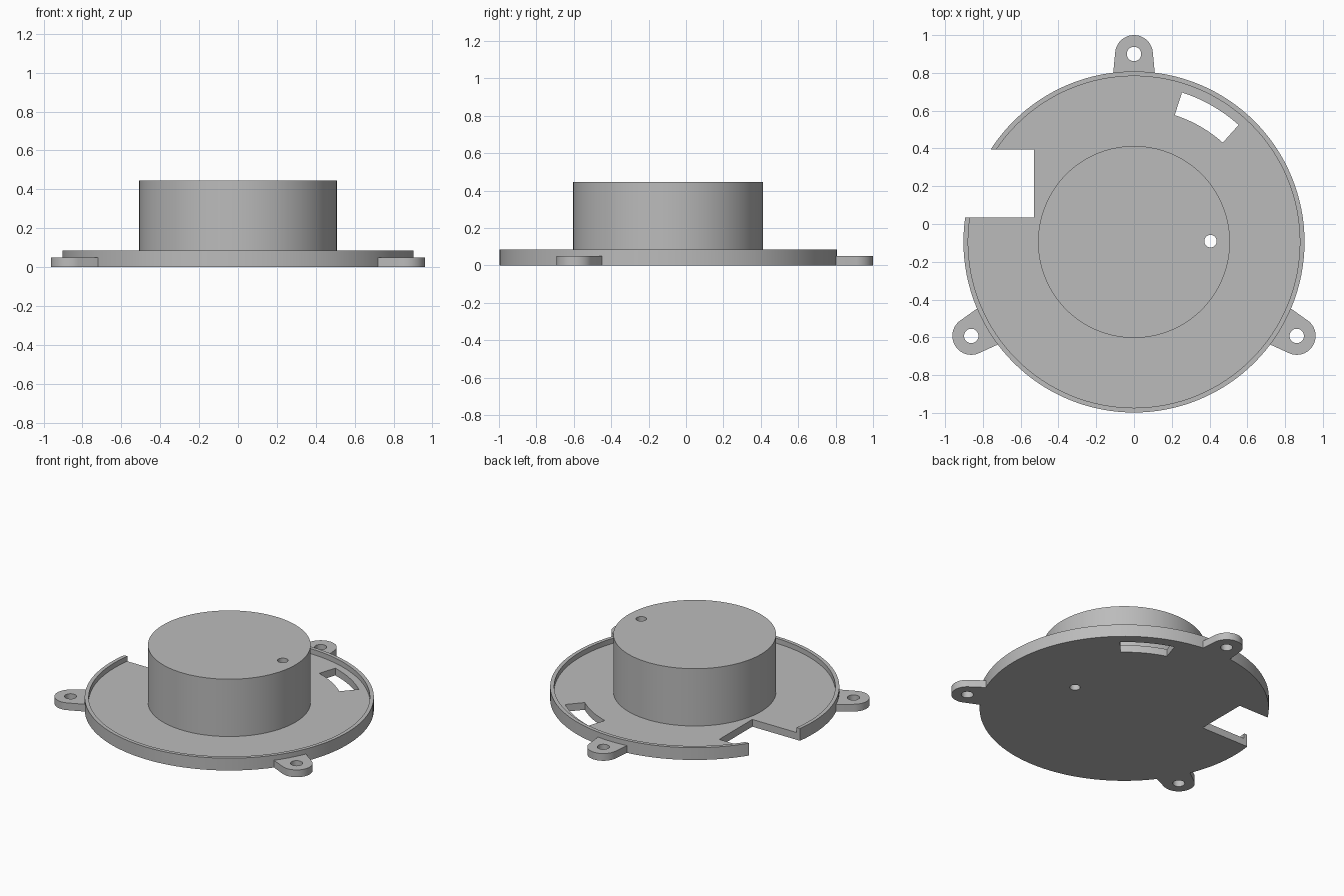
import bpy, bmesh, math
from mathutils import Matrix, Vector

CENTRE = Vector((0, -0.095, 0))
FLOOR = 0.05

cube = bpy.data.objects.get("Cube")
if cube:
    bpy.data.objects.remove(cube, do_unlink=True)

grey = bpy.data.materials.new("plain grey")
grey.use_nodes = True
colour = (0.5, 0.5, 0.5, 1)
grey.diffuse_color = colour
grey.node_tree.nodes["Principled BSDF"].inputs["Base Color"].default_value = colour


def make_object(name, bm):
    bmesh.ops.recalc_face_normals(bm, faces=bm.faces)
    mesh = bpy.data.meshes.new(name)
    bm.to_mesh(mesh)
    bm.free()
    mesh.materials.append(grey)
    obj = bpy.data.objects.new(name, mesh)
    bpy.context.collection.objects.link(obj)
    return obj


def prism(name, outline, z0, z1):
    """Closed outline extruded from z0 to z1."""
    bm = bmesh.new()
    face = bm.faces.new([bm.verts.new((x, y, z0)) for x, y in outline])
    top = bmesh.ops.extrude_face_region(bm, geom=[face])["geom"]
    verts = [v for v in top if isinstance(v, bmesh.types.BMVert)]
    bmesh.ops.translate(bm, verts=verts, vec=(0, 0, z1 - z0))
    return make_object(name, bm)


def arc(x, y, r, start, end, steps):
    angles = [math.radians(start + (end - start) * i / steps) for i in range(steps + 1)]
    return [(x + r * math.cos(a), y + r * math.sin(a)) for a in angles]


def lathe(name, profile, steps):
    bm = bmesh.new()
    verts = [bm.verts.new((r, 0, z)) for r, z in profile]
    edges = [bm.edges.new(pair) for pair in zip(verts, verts[1:])]
    bmesh.ops.spin(bm, geom=verts + edges, cent=(0, 0, 0), axis=(0, 0, 1),
                   angle=math.tau, steps=steps, use_duplicate=False)
    bmesh.ops.remove_doubles(bm, verts=bm.verts, dist=0.0001)
    return make_object(name, bm)


def cut(target, cutters):
    for cutter in cutters:
        cutter.hide_render = True
        mod = target.modifiers.new("cut", "BOOLEAN")
        mod.operation = "DIFFERENCE"
        mod.solver = "EXACT"
        mod.object = cutter
    bpy.context.view_layer.update()
    evaluated = target.evaluated_get(bpy.context.evaluated_depsgraph_get())
    mesh = bpy.data.meshes.new_from_object(evaluated)
    target.modifiers.clear()
    target.data = mesh
    for cutter in cutters:
        bpy.data.objects.remove(cutter, do_unlink=True)


def smooth(obj):
    bpy.ops.object.select_all(action="DESELECT")
    obj.select_set(True)
    bpy.context.view_layer.objects.active = obj
    bpy.ops.object.shade_smooth_by_angle(angle=math.radians(30))


# Dish with a raised rim and a solid round hub
housing = lathe("housing", [(0, 0), (0.903, 0), (0.903, 0.085), (0.878, 0.085),
                            (0.878, FLOOR), (0.508, FLOOR), (0.508, 0.445), (0, 0.445)], 128)

# Side notch, curved slot and the hole through the hub
notch = prism("notch_cutter", [(-1.2, 0.13), (-0.53, 0.13), (-0.53, 0.49), (-1.2, 0.49)], -0.1, 0.2)
slot = prism("slot_cutter", arc(0, 0, 0.831, 48.2, 72.2, 16) + arc(0, 0, 0.705, 72.2, 48.2, 16), -0.1, 0.2)
hub_hole = prism("hub_hole_cutter", arc(0.405, 0.004, 0.033, 0, 348.75, 31), -0.1, 0.6)
cut(housing, [notch, slot, hub_hole])
housing.data.transform(Matrix.Translation(CENTRE))
smooth(housing)

# Three mounting tabs spaced evenly round the rim
for name, angle in (("back_tab", 90), ("left_tab", -30), ("right_tab", 210)):
    tab = prism(name, [(0.885, -0.111)] + arc(0.995, 0, 0.1, -84, 84, 32) + [(0.885, 0.111)], 0, FLOOR)
    cut(tab, [prism("tab_hole_cutter", arc(0.995, 0, 0.038, 0, 348.75, 31), -0.1, 0.2)])
    tab.data.transform(Matrix.Translation(CENTRE) @ Matrix.Rotation(math.radians(angle), 4, "Z"))
    smooth(tab)
